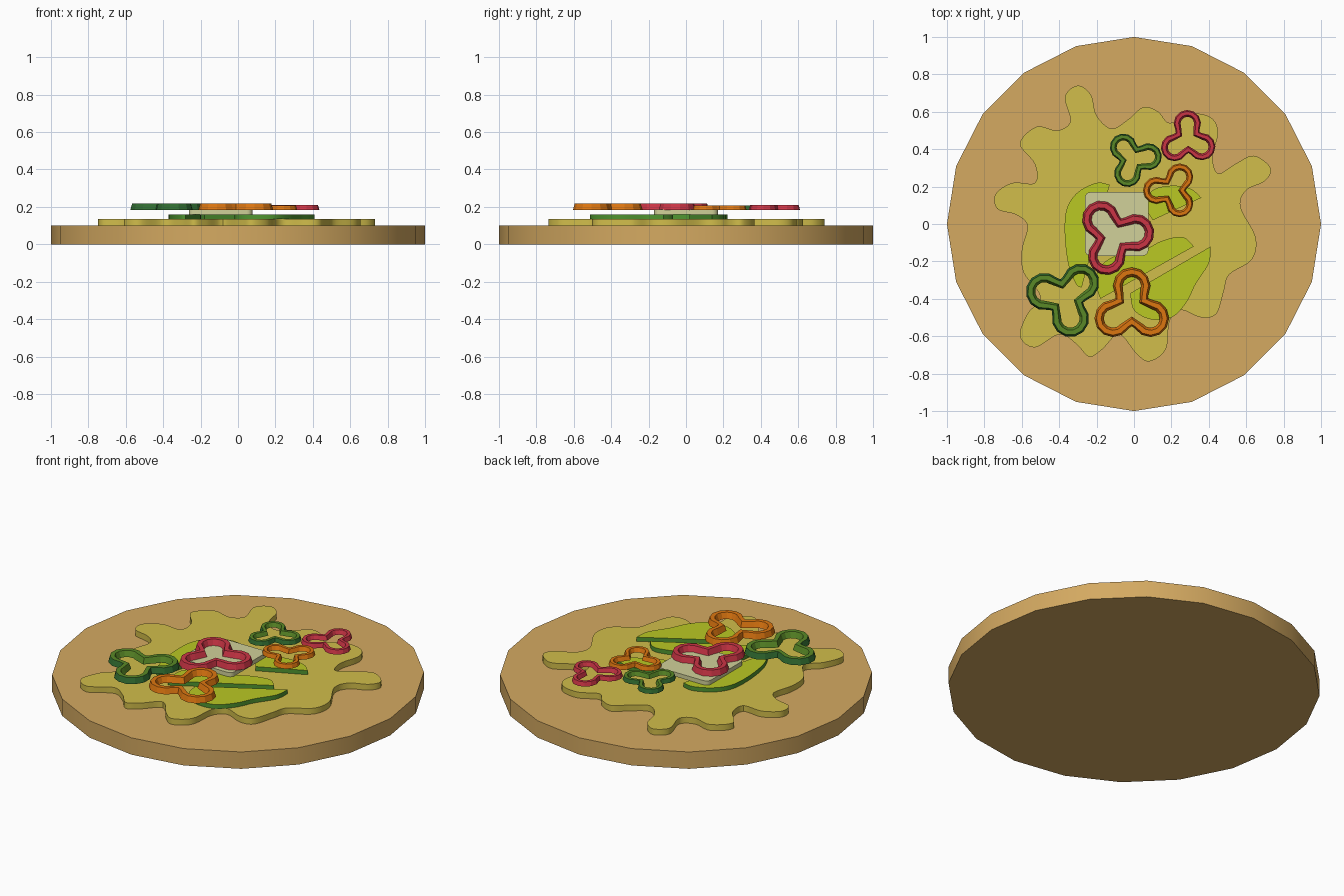
import bpy, bmesh, math
from mathutils import Vector

cube = bpy.data.objects.get("Cube")
if cube:
    bpy.data.objects.remove(cube)


def material(name, r, g, b):
    m = bpy.data.materials.new(name)
    m.use_nodes = True
    m.diffuse_color = (r, g, b, 1)
    m.node_tree.nodes["Principled BSDF"].inputs["Base Color"].default_value = (r, g, b, 1)
    return m


tan = material("toasted tan", .66, .40, .12)
sauce_yellow = material("sauce yellow", .64, .51, .07)
lime = material("avocado flesh", .49, .58, .017)
rind = material("avocado rind", .08, .30, .03)
cream = material("pale cream", .64, .64, .32)
green_skin = material("pepper green skin", .03, .15, .03)
green_flesh = material("pepper green flesh", .10, .25, .02)
red = material("pepper red", .60, .035, .06)
orange = material("pepper orange", .72, .18, .005)


def finish(name, bm, mats, smooth=True):
    bmesh.ops.recalc_face_normals(bm, faces=bm.faces)
    mesh = bpy.data.meshes.new(name)
    bm.to_mesh(mesh)
    bm.free()
    for m in mats:
        mesh.materials.append(m)
    obj = bpy.data.objects.new(name, mesh)
    bpy.context.collection.objects.link(obj)
    if smooth:
        bpy.ops.object.select_all(action='DESELECT')
        obj.select_set(True)
        bpy.context.view_layer.objects.active = obj
        bpy.ops.object.shade_smooth_by_angle(angle=math.radians(30))
    return obj


def spline(points, closed=True, steps=6):
    """Smooth curve through the points; an open one keeps its end corners."""
    p = [Vector(q) for q in points]
    n = len(p)
    pick = (lambda i: p[i % n]) if closed else (lambda i: p[max(0, min(n - 1, i))])
    out = []
    for i in range(n if closed else n - 1):
        a, b, c, d = (pick(i + k) for k in (-1, 0, 1, 2))
        for s in range(steps):
            t = s / steps
            out.append(b + (c - a) * t / 2 + (a * 2 - b * 5 + c * 4 - d) * t * t / 2
                       + (b * 3 - a - c * 3 + d) * t ** 3 / 2)
    return out if closed else out + [p[-1]]


def slab(name, outline, bottom, top, mats):
    """Flat slice; the last material goes on the side walls."""
    bm = bmesh.new()
    face = bm.faces.new([bm.verts.new((x, y, bottom)) for x, y in outline])
    new = bmesh.ops.extrude_face_region(bm, geom=[face])
    moved = [v for v in new["geom"] if isinstance(v, bmesh.types.BMVert)]
    bmesh.ops.translate(bm, verts=moved, vec=(0, 0, top - bottom))
    bm.normal_update()
    for f in bm.faces:
        f.material_index = len(mats) - 1 if abs(f.normal.z) < .5 else 0
    return finish(name, bm, mats)


# Round base
circle = [(math.cos(k * math.tau / 20), math.sin(k * math.tau / 20)) for k in range(20)]
slab("round_base", circle, 0, .1, [tan])

# Splashed sauce
splash = [(-.3, .74), (-.23, .69), (-.2, .58), (-.12, .51), (-.03, .56), (.05, .625),
          (.13, .6), (.19, .54), (.3, .59), (.41, .57), (.45, .49), (.42, .36), (.45, .27),
          (.54, .32), (.64, .365), (.73, .3), (.7, .23), (.6, .18), (.57, .09), (.65, -.07),
          (.63, -.19), (.51, -.27), (.48, -.36), (.44, -.48), (.36, -.5), (.25, -.46),
          (.19, -.52), (.17, -.67), (.08, -.735), (.01, -.69), (-.08, -.59), (-.17, -.67),
          (-.24, -.71), (-.31, -.64), (-.4, -.59), (-.53, -.66), (-.61, -.6), (-.57, -.48),
          (-.5, -.39), (-.59, -.26), (-.6, -.14), (-.57, -.01), (-.63, .05), (-.73, .08),
          (-.74, .16), (-.65, .22), (-.53, .22), (-.53, .32), (-.61, .43), (-.52, .52),
          (-.41, .5), (-.34, .55), (-.37, .68)]
slab("sauce_splash", spline(splash), .1, .135, [sauce_yellow])

# Avocado slices: one curved side, one straight cut
slices = {
    "avocado_slice_right": [(-.13, .21), (-.2, .22), (-.3, .17), (-.36, .08), (-.37, -.06),
                            (-.35, -.22), (-.31, -.32), (-.28, -.34)],
    "avocado_slice_back": [(.36, .14), (.3, .19), (.2, .205), (.1, .18), (.06, .1), (.1, .02)],
    "avocado_slice_middle": [(.32, -.12), (.26, -.07), (.15, -.09), (.03, -.15), (-.1, -.17),
                             (-.19, -.24), (-.2, -.33), (-.18, -.4)],
    "avocado_slice_front": [(.41, -.12), (.4, -.21), (.33, -.32), (.28, -.42), (.2, -.5),
                            (.09, -.51), (0, -.46), (-.02, -.37)],
}
for name, pts in slices.items():
    slab(name, spline(pts, closed=False), .135, .16, [lime, rind])

# Rounded square of cheese
corners = []
for k in range(4):
    for a in range(0, 91, 18):
        t = math.radians(90 * k + a)
        side = math.radians(90 * k + 45)
        corners.append((-.093 + .198 * math.cos(side) + .03 * math.cos(t),
                        .198 * math.sin(side) + .03 * math.sin(t)))
slab("cheese_square", corners, .16, .185, [cream])


def trefoil(radius, cusp, reach, segments=8):
    """Three round lobes with a notch between each pair."""
    pts = []
    for lobe in range(3):
        turn = lobe * math.tau / 3
        mid = Vector((.115 * math.cos(turn), .115 * math.sin(turn)))
        for s in range(segments + 1):
            a = turn + math.radians(reach) * (2 * s / segments - 1)
            pts.append(mid + radius * Vector((math.cos(a), math.sin(a))))
        turn += math.tau / 6
        pts.append(Vector((cusp * math.cos(turn), cusp * math.sin(turn))))
    return pts


def pepper_ring(name, x, y, degrees, size, mats):
    low, high = .184, .184 + .034 * size
    c, s = math.cos(math.radians(degrees)) * size, math.sin(math.radians(degrees)) * size
    bm = bmesh.new()
    loops = []
    for radius, cusp, reach, z in ((.1, .1, 118, low), (.09, .09, 118, high),
                                   (.064, .06, 112, high), (.05, .048, 112, low)):
        loops.append([bm.verts.new((x + c * p.x - s * p.y, y + s * p.x + c * p.y, z))
                      for p in trefoil(radius, cusp, reach)])
    n = len(loops[0])
    for k in range(4):
        a, b = loops[k], loops[(k + 1) % 4]
        for i in range(n):
            j = (i + 1) % n
            f = bm.faces.new((a[i], a[j], b[j], b[i]))
            f.material_index = 0 if k == 0 else len(mats) - 1
    finish(name, bm, mats, smooth=False)


# Pepper rings, three large and three small
green = [green_skin, green_flesh]
pepper_ring("large_red_pepper", -.105, -.065, 9, 1, [red])
pepper_ring("large_orange_pepper", -.012, -.447, 90, 1, [orange])
pepper_ring("large_green_pepper", -.368, -.393, 44, 1, green)
pepper_ring("small_red_pepper", .288, .453, 92, .73, [red])
pepper_ring("small_orange_pepper", .203, .18, 60, .72, [orange])
pepper_ring("small_green_pepper", -.005, .347, 9, .72, green)
